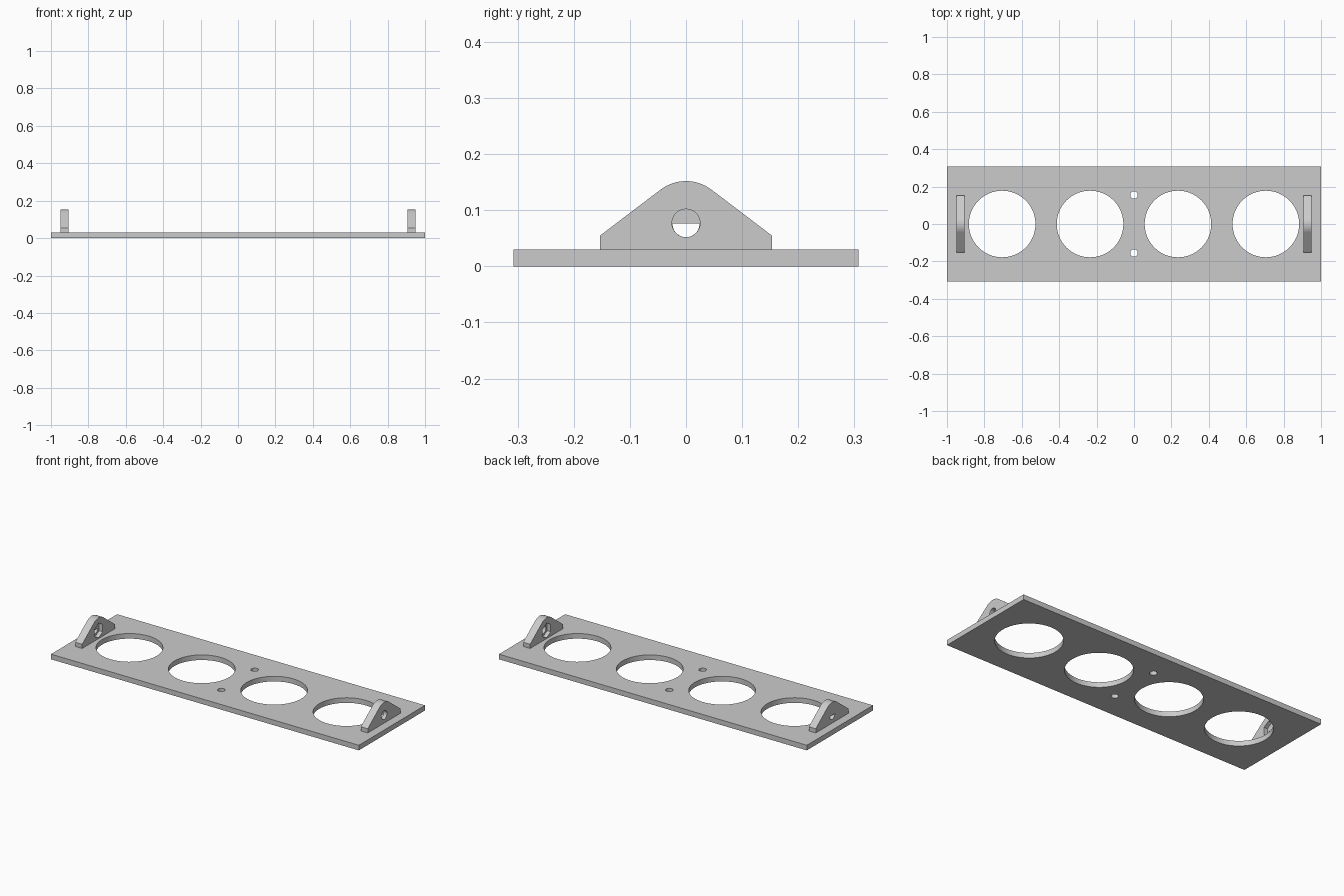
import bpy, bmesh
from math import sin, cos, pi, radians
from mathutils import Vector

old = bpy.data.objects.get("Cube")
if old:
    bpy.data.objects.remove(old, do_unlink=True)

grey = bpy.data.materials.new("light_grey")
grey.use_nodes = True
colour = (0.6, 0.6, 0.6, 1)
grey.diffuse_color = colour
grey.node_tree.nodes["Principled BSDF"].inputs["Base Color"].default_value = colour

HOLE_Z = 0.077      # height of the bracket pivot
T = 0.03            # plate thickness


def arc(cu, cv, r, start, end, n):
    """Points on an arc, angles in degrees."""
    step = radians(end - start) / n
    return [(cu + r * cos(radians(start) + i * step),
             cv + r * sin(radians(start) + i * step)) for i in range(n + 1)]


def circle(cu, cv, r, n=64):
    return arc(cu, cv, r, 0, 360, n)[:-1]


def prism(name, outline, lo, hi, axis):
    """Extrude a 2D outline along x (outline in y, z) or z (outline in x, y)."""
    bm = bmesh.new()
    place = (lambda u, v: (lo, u, v)) if axis == "x" else (lambda u, v: (u, v, lo))
    face = bm.faces.new([bm.verts.new(place(u, v)) for u, v in outline])
    out = bmesh.ops.extrude_face_region(bm, geom=[face])
    move = Vector((hi - lo, 0, 0)) if axis == "x" else Vector((0, 0, hi - lo))
    bmesh.ops.translate(bm, vec=move,
                        verts=[g for g in out["geom"] if isinstance(g, bmesh.types.BMVert)])
    bmesh.ops.recalc_face_normals(bm, faces=bm.faces)
    mesh = bpy.data.meshes.new(name)
    bm.to_mesh(mesh)
    bm.free()
    mesh.materials.append(grey)
    ob = bpy.data.objects.new(name, mesh)
    bpy.context.collection.objects.link(ob)
    return ob


def cut(ob, cutters):
    """Subtract the cutters, keep the result as a mesh and remove them."""
    for c in cutters:
        c.hide_render = True
        mod = ob.modifiers.new("cut", "BOOLEAN")
        mod.operation, mod.solver, mod.object = "DIFFERENCE", "EXACT", c
    bpy.context.view_layer.update()
    graph = bpy.context.evaluated_depsgraph_get()
    mesh = bpy.data.meshes.new_from_object(ob.evaluated_get(graph))
    ob.modifiers.clear()
    ob.data = mesh
    for c in cutters:
        bpy.data.objects.remove(c, do_unlink=True)
    bpy.ops.object.select_all(action="DESELECT")
    ob.select_set(True)
    bpy.context.view_layer.objects.active = ob
    bpy.ops.object.shade_smooth_by_angle(angle=radians(25))


# Base plate with four large openings and two screw holes
plate = prism("base_plate", [(-1, -0.307), (1, -0.307), (1, 0.307), (-1, 0.307)], 0, T, "z")
holes = [(x, 0, 0.178) for x in (-0.705, -0.235, 0.235, 0.705)]
holes += [(0, y, 0.02) for y in (-0.155, 0.155)]
cut(plate, [prism("hole_cutter", circle(*h), -0.1, 0.1, "z") for h in holes])

# End brackets: rounded triangular lugs with a nut pocket on the inner face
lug = [(-0.153, T), (0.153, T), (0.153, 0.055)]
lug += arc(0, HOLE_Z, 0.075, 53, 127, 24) + [(-0.153, 0.055)]
round_hole = circle(0, HOLE_Z, 0.025, 40)
half_hole = arc(0, HOLE_Z - 0.001, 0.024, 180, 360, 24)
pocket = arc(0, HOLE_Z, 0.043, 30, 390, 6)[:-1]

for side, name, hole in ((1, "left_bracket", round_hole), (-1, "right_bracket", half_hole)):
    lo, hi = sorted((side * 0.905, side * 0.95))
    bracket = prism(name, lug, lo, hi, "x")
    p_lo, p_hi = sorted((side * 0.88, side * 0.928))
    cut(bracket, [prism("pocket_cutter", pocket, p_lo, p_hi, "x"),
                  prism("pin_cutter", hole, lo - 0.05, hi + 0.05, "x")])
